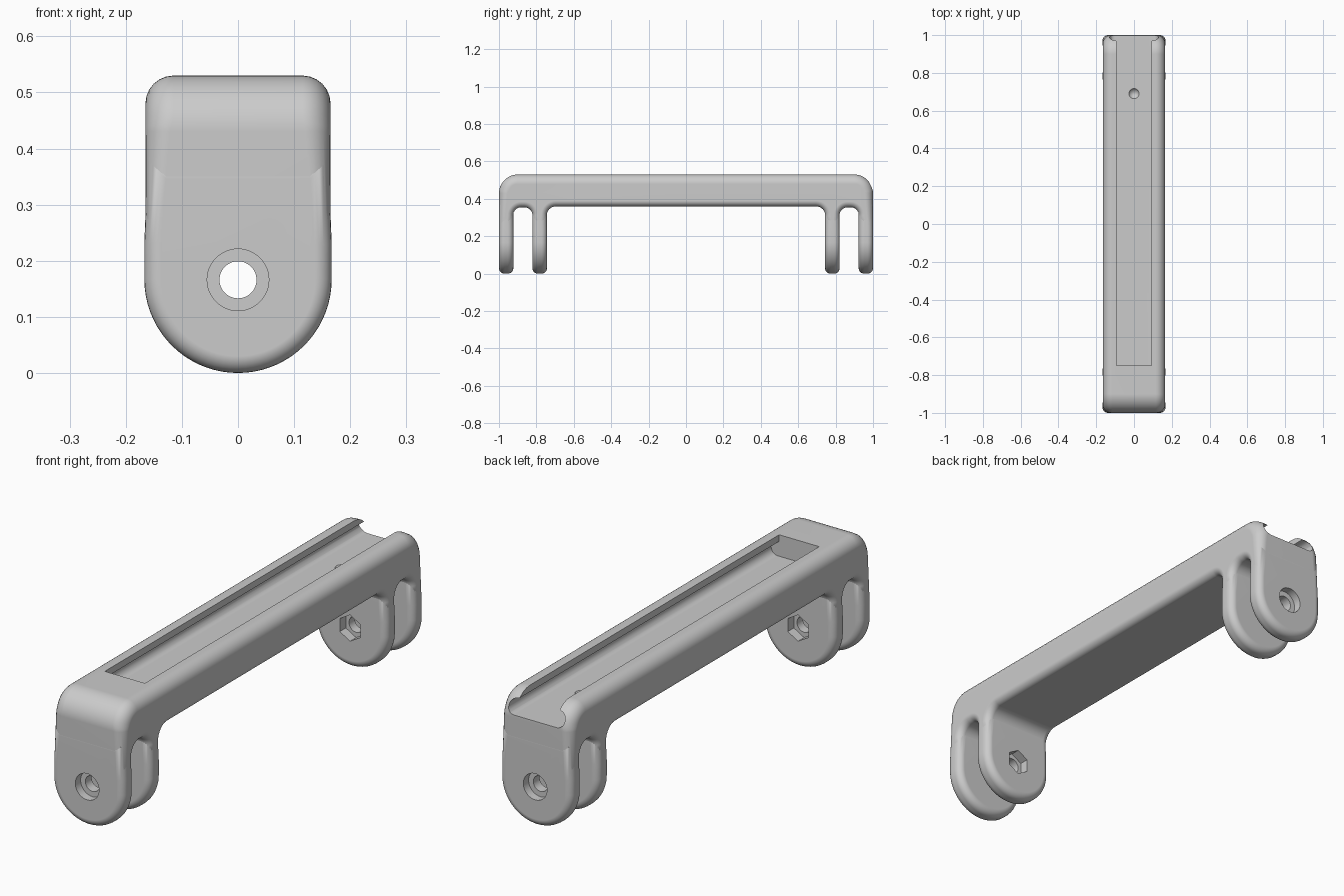
import bpy, bmesh
from math import cos, sin, pi, radians
from mathutils import Vector

cube = bpy.data.objects.get("Cube")
if cube:
    bpy.data.objects.remove(cube, do_unlink=True)

grey = bpy.data.materials.new("plain grey")
grey.use_nodes = True
GREY = (0.6, 0.6, 0.6, 1)
grey.diffuse_color = GREY
grey.node_tree.nodes["Principled BSDF"].inputs["Base Color"].default_value = GREY


def arc(cx, cz, r, start, end, n=8):
    angles = [radians(start + (end - start) * i / n) for i in range(n + 1)]
    return [(cx + r * cos(a), cz + r * sin(a)) for a in angles]


def circle(cz, r, sides, start=0):
    return arc(0, cz, r, start, start + 360, sides)[:-1]


def inward_mitres(points):
    """For each profile point, the vector that insets the outline by one."""
    pts = [Vector(p) for p in points]
    n = len(pts)
    area = sum(pts[i - 1].cross(pts[i]) for i in range(n))
    turn = 1 if area > 0 else -1
    normals = []
    for i in range(n):
        d = (pts[(i + 1) % n] - pts[i]).normalized()
        normals.append(Vector((-d.y, d.x)) * turn)
    return [(normals[i - 1] + normals[i]) / (1 + normals[i - 1].dot(normals[i]))
            for i in range(n)]


def rim_radius(z):
    """The rounding grows towards the top of the handle."""
    return 0.03 + 0.02 * min(1, max(0, (z - 0.36) / 0.1))


def new_object(name, bm):
    mesh = bpy.data.meshes.new(name)
    bm.to_mesh(mesh)
    bm.free()
    mesh.materials.append(grey)
    obj = bpy.data.objects.new(name, mesh)
    bpy.context.collection.objects.link(obj)
    return obj


def prism(name, profile, axis, low, high, rounded=False):
    """Extrude a profile along x or y, optionally rounding both rims."""
    bm = bmesh.new()
    mitres = inward_mitres(profile)
    steps = 6 if rounded else 0
    turns = [pi / 2 * k / steps for k in range(steps)] + [pi / 2]
    sections = [(low, 1, t) for t in turns] + [(high, -1, t) for t in reversed(turns)]
    rings = []
    for end, way, t in sections:
        ring = []
        for p, m in zip(profile, mitres):
            r = rim_radius(p[1]) if rounded else 0
            u, z = Vector(p) + m * r * (1 - sin(t))
            d = end + way * r * (1 - cos(t))
            ring.append(bm.verts.new((d, u, z) if axis == "x" else (u, d, z)))
        rings.append(ring)
    bm.faces.new(list(reversed(rings[0])))
    bm.faces.new(rings[-1])
    for a, b in zip(rings, rings[1:]):
        for i in range(len(profile)):
            bm.faces.new((a[i - 1], a[i], b[i], b[i - 1]))
    if bm.calc_volume(signed=True) < 0:
        bmesh.ops.reverse_faces(bm, faces=bm.faces)
    return new_object(name, bm)


def ball(name, centre, r):
    bm = bmesh.new()
    bmesh.ops.create_uvsphere(bm, u_segments=24, v_segments=12, radius=r)
    bmesh.ops.translate(bm, verts=bm.verts, vec=centre)
    return new_object(name, bm)


def finish(obj, cutters):
    """Cut, bake the modifiers and shade smooth with crisp edges."""
    for c in cutters:
        c.hide_render = True
        mod = obj.modifiers.new("cut", "BOOLEAN")
        mod.operation = "DIFFERENCE"
        mod.solver = "EXACT"
        mod.object = c
    bpy.context.view_layer.update()
    baked = bpy.data.meshes.new_from_object(
        obj.evaluated_get(bpy.context.evaluated_depsgraph_get()))
    obj.modifiers.clear()
    obj.data = baked
    for c in cutters:
        bpy.data.objects.remove(c, do_unlink=True)
    bpy.ops.object.select_all(action="DESELECT")
    obj.select_set(True)
    bpy.context.view_layer.objects.active = obj
    bpy.ops.object.shade_smooth_by_angle(angle=radians(35))
    mod = obj.modifiers.new("clean shading", "WEIGHTED_NORMAL")
    mod.keep_sharp = True


# Bar with four short leg roots, filleted arches and rounded ends
half = (arc(0.695, 0.31, 0.05, 90, 0) + [(0.745, 0.26), (0.82, 0.26)]
        + arc(0.865, 0.31, 0.045, 180, 90) + arc(0.88, 0.31, 0.045, 90, 0)
        + [(0.925, 0.26), (0.9995, 0.26)] + arc(0.9, 0.4305, 0.0995, 0, 90, 12))
side = half + [(-y, z) for y, z in reversed(half)]
bar = prism("handle_bar", side, "x", -0.165, 0.165, rounded=True)

# Undercut slot in the top, open at the back, with a small detent
right = arc(0.1, 0.47, 0.03, -90, 90, 10) + [(0.093, 0.502), (0.093, 0.6)]
slot = right + [(-x, z) for x, z in reversed(right)]
finish(bar, [prism("slot_cutter", slot, "y", -0.75, 1.1),
             ball("detent_cutter", (0, 0.69, 0.455), 0.031)])

# Rounded mounting tabs: counterbore outside, hexagonal nut pocket inside
tongue = arc(0, 0.167, 0.167, 180, 360, 36) + [(0.167, 0.23), (0.161, 0.38),
                                               (-0.161, 0.38), (-0.167, 0.23)]
HOLE_Z = 0.166
for s, end in ((-1, "front"), (1, "back")):
    for kind, inner, outer in (("inner", 0.743, 0.822), ("outer", 0.923, 1.0)):
        low, high = sorted((s * inner, s * outer))
        tab = prism(f"{end}_{kind}_tab", tongue, "y", low, high, rounded=True)
        bore = prism("bore", circle(HOLE_Z, 0.033, 40), "y", low - 0.05, high + 0.05)
        if kind == "outer":
            shape, a, b = circle(HOLE_Z, 0.055, 48), outer - 0.035, outer + 0.06
        else:
            shape, a, b = circle(HOLE_Z, 0.055, 6, 90), inner - 0.06, inner + 0.04
        a, b = sorted((s * a, s * b))
        finish(tab, [bore, prism("recess", shape, "y", a, b)])
